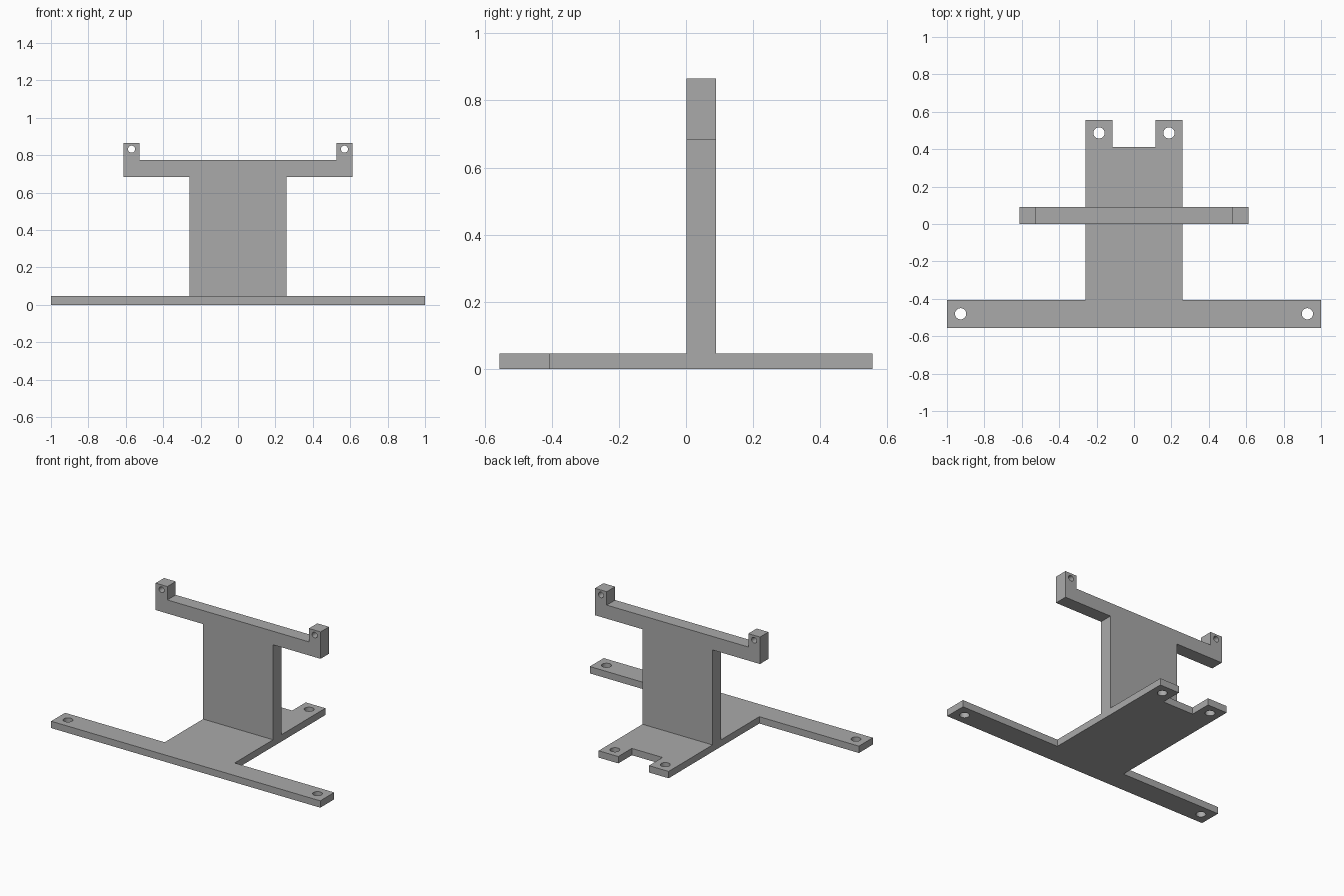
import bpy
import bmesh
from math import radians
from mathutils import Matrix, Vector

cube = bpy.data.objects.get("Cube")
if cube:
    bpy.data.objects.remove(cube, do_unlink=True)

grey = bpy.data.materials.new("mid grey")
grey.use_nodes = True
colour = (0.4, 0.4, 0.4, 1)
grey.diffuse_color = colour
grey.node_tree.nodes["Principled BSDF"].inputs["Base Color"].default_value = colour


def add_object(name, bm):
    bmesh.ops.recalc_face_normals(bm, faces=bm.faces)
    mesh = bpy.data.meshes.new(name)
    bm.to_mesh(mesh)
    bm.free()
    mesh.materials.append(grey)
    obj = bpy.data.objects.new(name, mesh)
    bpy.context.collection.objects.link(obj)
    return obj


def plate(name, half_outline, thickness, holes, radius, matrix):
    """Mirror half an outline, extrude it along local z and drill mirrored holes."""
    outline = half_outline + [(-x, y) for x, y in reversed(half_outline)]
    bm = bmesh.new()
    face = bm.faces.new([bm.verts.new((x, y, 0)) for x, y in outline])
    solid = bmesh.ops.extrude_face_region(bm, geom=[face])
    top = [v for v in solid["geom"] if isinstance(v, bmesh.types.BMVert)]
    bmesh.ops.translate(bm, verts=top, vec=(0, 0, thickness))
    obj = add_object(name, bm)

    # Drills for the screw holes
    bm = bmesh.new()
    for x, y in holes:
        for side in (-1, 1):
            spot = Matrix.Translation(Vector((side * x, y, thickness / 2)))
            bmesh.ops.create_cone(bm, cap_ends=True, segments=32, radius1=radius,
                                  radius2=radius, depth=thickness * 2, matrix=spot)
    drill = add_object(name + "_drill", bm)
    drill.hide_render = True
    cut = obj.modifiers.new("holes", 'BOOLEAN')
    cut.operation = 'DIFFERENCE'
    cut.solver = 'EXACT'
    cut.object = drill
    bpy.context.view_layer.update()
    bpy.ops.object.select_all(action='DESELECT')
    bpy.context.view_layer.objects.active = obj
    obj.select_set(True)
    bpy.ops.object.modifier_apply(modifier=cut.name)
    bpy.data.objects.remove(drill, do_unlink=True)

    obj.data.transform(matrix)
    bpy.ops.object.shade_smooth_by_angle(angle=radians(30))
    return obj


half_width = 0.26
base_height = 0.046

# Flat base: wide front bar, centre plate and two rear tabs
plate("base_plate",
      [(1, -0.555), (1, -0.407), (half_width, -0.407), (half_width, 0.556),
       (0.114, 0.556), (0.114, 0.412)],
      base_height, [(0.927, -0.48), (0.187, 0.487)], 0.03, Matrix.Identity(4))

# Upright: column, crossbar and raised end lugs
plate("upright_bracket",
      [(half_width, base_height), (half_width, 0.684), (0.613, 0.684),
       (0.613, 0.865), (0.526, 0.865), (0.526, 0.775)],
      0.089, [(0.569, 0.832)], 0.019,
      Matrix.Translation((0, 0.09, 0)) @ Matrix.Rotation(radians(90), 4, 'X'))
